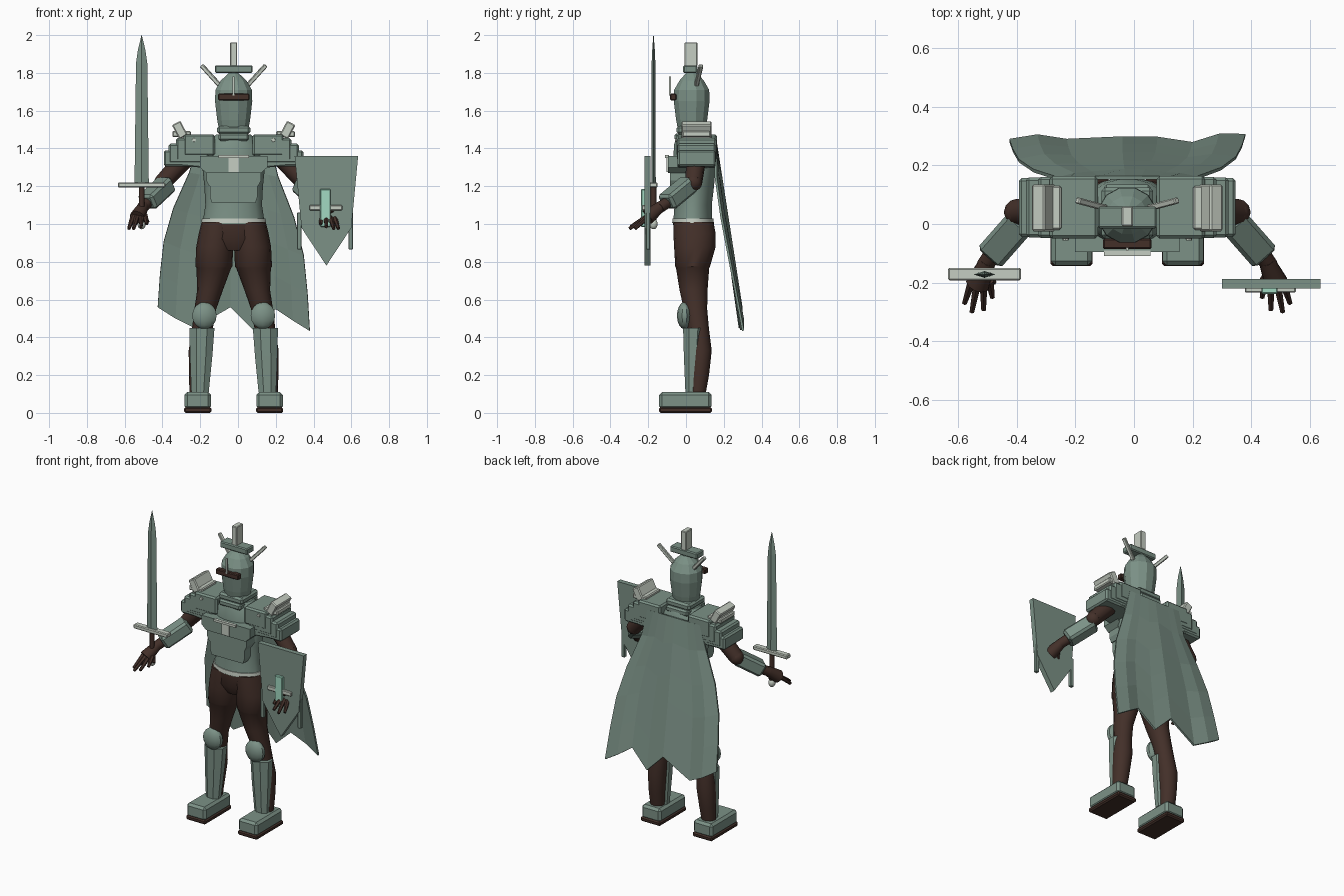
import bpy, bmesh, math
from mathutils import Vector, Matrix

cube = bpy.data.objects.get("Cube")
if cube:
    bpy.data.objects.remove(cube, do_unlink=True)

CX = -0.023  # body axis


def material(name, rgb):
    m = bpy.data.materials.new(name)
    m.use_nodes = True
    m.diffuse_color = (*rgb, 1)
    m.node_tree.nodes["Principled BSDF"].inputs["Base Color"].default_value = (*rgb, 1)
    return m


GREEN = material("sage_armour", (0.20, 0.285, 0.24))
LIGHT = material("pale_metal", (0.56, 0.61, 0.54))
BROWN = material("dark_brown", (0.056, 0.029, 0.022))
MINT = material("mint", (0.36, 0.70, 0.54))


def finish(bm, name, mat, smooth=False):
    bmesh.ops.recalc_face_normals(bm, faces=bm.faces)
    me = bpy.data.meshes.new(name)
    bm.to_mesh(me)
    bm.free()
    me.materials.append(mat)
    ob = bpy.data.objects.new(name, me)
    bpy.context.collection.objects.link(ob)
    if smooth:
        bpy.ops.object.select_all(action='DESELECT')
        ob.select_set(True)
        bpy.context.view_layer.objects.active = ob
        bpy.ops.object.shade_smooth_by_angle(angle=math.radians(40))
    return ob


def block(name, mat, size, matrix, bevel=0.0):
    bm = bmesh.new()
    bmesh.ops.create_cube(bm, size=1)
    bmesh.ops.scale(bm, vec=size, verts=bm.verts)
    if bevel:
        bmesh.ops.bevel(bm, geom=bm.edges[:], offset=bevel, segments=1, affect='EDGES')
    bm.transform(matrix)
    return finish(bm, name, mat)


def box(name, mat, x, y, z, bevel=0.0):
    """Axis-aligned box from three (min, max) ranges."""
    mid = [(a + b) / 2 for a, b in (x, y, z)]
    size = [abs(b - a) for a, b in (x, y, z)]
    return block(name, mat, size, Matrix.Translation(mid), bevel)


def beam(name, mat, a, b, w, h, bevel=0.0):
    """Box running from a to b."""
    a, b = Vector(a), Vector(b)
    d = b - a
    rot = d.to_track_quat('Z', 'Y').to_matrix().to_4x4()
    return block(name, mat, (w, h, d.length), Matrix.Translation((a + b) / 2) @ rot, bevel)


def loft(name, mat, rows, sides=16, phase=0.0, smooth=True):
    """Stacked ellipses, rows of (x, y, z, rx, ry)."""
    bm = bmesh.new()
    rings = []
    for x, y, z, rx, ry in rows:
        angles = [2 * math.pi * (i + phase) / sides for i in range(sides)]
        rings.append([bm.verts.new((x + rx * math.cos(t), y + ry * math.sin(t), z)) for t in angles])
    for lo, hi in zip(rings, rings[1:]):
        for i in range(sides):
            j = (i + 1) % sides
            bm.faces.new((lo[i], lo[j], hi[j], hi[i]))
    bm.faces.new(rings[0])
    bm.faces.new(rings[-1])
    return finish(bm, name, mat, smooth)


def limb(name, mat, a, b, r1, r2, sides=10):
    a, b = Vector(a), Vector(b)
    bm = bmesh.new()
    bmesh.ops.create_cone(bm, cap_ends=True, segments=sides, radius1=r1, radius2=r2, depth=(b - a).length)
    rot = (b - a).to_track_quat('Z', 'Y').to_matrix().to_4x4()
    bm.transform(Matrix.Translation((a + b) / 2) @ rot)
    return finish(bm, name, mat, True)


def ball(name, mat, centre, radii, segs=12):
    bm = bmesh.new()
    bmesh.ops.create_uvsphere(bm, u_segments=segs, v_segments=8, radius=1)
    bmesh.ops.scale(bm, vec=radii, verts=bm.verts)
    bmesh.ops.translate(bm, vec=centre, verts=bm.verts)
    return finish(bm, name, mat, True)


def prism(name, mat, outline, y0, y1):
    """Front outline of (x, z) points given depth."""
    bm = bmesh.new()
    face = bm.faces.new([bm.verts.new((x, y0, z)) for x, z in outline])
    ext = bmesh.ops.extrude_face_region(bm, geom=[face])
    moved = [v for v in ext["geom"] if isinstance(v, bmesh.types.BMVert)]
    bmesh.ops.translate(bm, vec=(0, y1 - y0, 0), verts=moved)
    return finish(bm, name, mat)


# Torso, hips, belt and collar
loft("torso", GREEN, [(CX, y, z, rx, ry) for z, y, rx, ry in (
    (1.0, .035, .165, .105), (1.1, .038, .15, .1), (1.2, .045, .155, .105),
    (1.32, .045, .168, .115), (1.42, .045, .145, .11), (1.475, .04, .09, .085))], 18)
loft("hips", BROWN, [(CX, .045, .86, .09, .08), (CX, .045, .92, .185, .11), (CX, .04, 1.01, .17, .108)])
loft("belt", LIGHT, [(CX, .037, 1.005, .172, .112), (CX, .037, 1.03, .168, .11)], 18)
box("collar", GREEN, (CX - .088, CX + .088), (-.05, .125), (1.475, 1.52), .012)
box("collar_base", GREEN, (CX - .08, CX + .08), (-.06, .135), (1.44, 1.48), .01)

# Chest armour
for name, top, low, z1, z0, front in (("breastplate", .178, .145, 1.36, 1.27, -.095),
                                      ("upper_belly_plate", .145, .13, 1.27, 1.2, -.085),
                                      ("lower_belly_plate", .125, .115, 1.2, 1.11, -.08)):
    bend = z0 + .03
    prism(name, GREEN, [(CX - top, z1), (CX + top, z1), (CX + top, bend), (CX + low, z0),
                        (CX - low, z0), (CX - top, bend)], front, .03)
box("breast_bar", LIGHT, (CX - .08, CX + .08), (-.11, -.09), (1.35, 1.365))
box("breast_tab", LIGHT, (CX - .027, CX + .027), (-.102, -.09), (1.275, 1.35))

# Helmet with visor, crest and horns
loft("helmet", GREEN, [(CX, .03, z, rx, ry) for z, rx, ry in (
    (1.5, .08, .075), (1.55, .09, .085), (1.65, .102, .098), (1.71, .1, .096),
    (1.76, .07, .066), (1.8, .025, .03))], 12, .5, False)
box("visor", BROWN, (CX - .083, CX + .083), (-.085, -.05), (1.655, 1.69), .005)
box("nose_strip", LIGHT, (CX - .005, CX + .005), (-.09, -.08), (1.68, 1.78))
box("crest_bar", GREEN, (CX - .1, CX + .1), (-.015, .06), (1.8, 1.84), .006)
box("crest_block", LIGHT, (CX - .019, CX + .019), (-.008, .06), (1.835, 1.962), .004)

for s, side in ((-1, "right"), (1, "left")):
    def at(x, y, z):
        return (CX + s * x, y, z)

    def span(a, b):
        return (CX + s * a, CX + s * b)

    beam(side + "_horn", LIGHT, at(.075, .055, 1.735), at(.17, .08, 1.84), .022, .022, .004)

    # Leg, knee, greave and boot
    loft(side + "_leg", BROWN, [(CX + s * x, y, z, rx, ry) for x, y, z, rx, ry in (
        (.188, .06, .09, .045, .042), (.185, .07, .2, .052, .052), (.178, .078, .33, .06, .058),
        (.165, .065, .45, .055, .056), (.15, .05, .55, .058, .062), (.125, .04, .65, .068, .074),
        (.105, .035, .768, .092, .088), (.105, .035, .775, .098, .092), (.1, .047, .88, .098, .11),
        (.09, .045, .95, .095, .112), (.085, .04, 1.01, .085, .105))])
    ball(side + "_knee", GREEN, at(.155, -.008, .515), (.068, .04, .072), 10)
    loft(side + "_greave", GREEN, [(CX + s * .178, .03, .11, .05, .036), (CX + s * .172, .035, .3, .064, .05),
                                   (CX + s * .168, .04, .45, .072, .06)], 8, .5, False)
    box(side + "_sole", BROWN, span(.118, .262), (-.143, .138), (0, .03), .008)
    box(side + "_boot", GREEN, span(.12, .26), (-.142, .135), (.02, .11), .015)

    # Tiered shoulder guard
    for i, (x1, z0, z1) in enumerate(((.265, 1.36, 1.475), (.305, 1.335, 1.455),
                                      (.345, 1.32, 1.425), (.37, 1.305, 1.39))):
        box(f"{side}_shoulder_tier_{i + 1}", GREEN, span(.1 + .03 * i, x1),
            (-.05 + .002 * i, .163 - .002 * i), (z0, z1), .01)
    beam(side + "_shoulder_skirt", GREEN, at(.13, .056, 1.325), at(.35, .056, 1.345), .2, .06, .006)
    limb(side + "_rivet", LIGHT, at(.21, -.04, 1.445), at(.21, -.057, 1.445), .012, .01, 8)
    beam(side + "_shoulder_fin", LIGHT, at(.265, .055, 1.46), at(.305, .055, 1.535), .16, .05, .006)
    box(side + "_fin_foot", LIGHT, span(.225, .325), (-.02, .13), (1.46, 1.492), .006)

    # Arm, gauntlet and hand
    elbow = at(.375, .04, 1.22)
    limb(side + "_upper_arm", BROWN, at(.22, .06, 1.39), elbow, .055, .046)
    ball(side + "_elbow", BROWN, elbow, (.046, .046, .046))
    beam(side + "_gauntlet", GREEN, at(.352, .02, 1.215), at(.462, -.105, 1.112), .105, .088, .014)
    limb(side + "_wrist", BROWN, at(.45, -.09, 1.12), at(.485, -.14, 1.085), .032, .03)
    limb(side + "_palm", BROWN, at(.475, -.125, 1.1), at(.51, -.205, 1.035), .028, .042)
    for i, tip in enumerate(((.555, -.27, .975), (.53, -.3, .975), (.49, -.293, .985), (.46, -.25, 1.0))):
        root = at(.53 - .02 * i, -.195, 1.045)
        limb(f"{side}_finger_{i + 1}", BROWN, root, at(*tip), .016, .009, 6)
    limb(side + "_thumb", BROWN, at(.49, -.15, 1.08), at(.455, -.2, 1.01), .016, .01, 6)

# Sword
SX, SY = -.51, -.172
loft("sword_blade", GREEN, [(SX, SY, 1.2, .038, .012), (SX, SY, 1.85, .03, .01),
                            (SX, SY, 1.92, .02, .007), (SX, SY, 2.0, .001, .001)], 4, 0, False)
box("sword_guard", LIGHT, (-.635, -.385), (-.192, -.15), (1.193, 1.22), .005)
limb("sword_grip", BROWN, (SX, SY, 1.01), (SX, SY, 1.2), .015, .015)
ball("sword_pommel", LIGHT, (SX, SY, 1.0), (.022, .022, .028))

# Shield with hanging straps and emblem
prism("shield", GREEN, [(.3, 1.36), (.636, 1.36), (.6, .98), (.468, .78), (.336, .98)], -.22, -.187)
for x in (.325, .597):
    box("shield_strap", GREEN, (x - .012, x + .012), (-.212, -.19), (.865, 1.06), .003)
box("emblem_upright", MINT, (.435, .49), (-.238, -.215), (.985, 1.185), .004)
box("emblem_bar", LIGHT, (.378, .552), (-.234, -.215), (1.072, 1.1), .004)

# Cape: folded sheet widening to a ragged hem
hem = ((-.425, .56), (-.33, .5), (-.23, .45), (-.04, .56), (.08, .44), (.2, .55), (.29, .49), (.38, .435))
bm = bmesh.new()
grid = []
for i, (hx, hz) in enumerate(hem):
    u = (hx - CX) / .402
    column = []
    for t, width in ((0, .19), (.18, .235), (.4, .32), (.6, .37), (.8, .39), (1, .402)):
        z = 1.43 + (hz - 1.43) * t
        y = .158 + .14 * (1.43 - z) - .045 * u * u * (1 - t) * min(1, 4 * t)
        y += .014 * t * math.cos(7.5 * u)
        column.append(bm.verts.new((CX + u * width, y, z)))
    grid.append(column)
for a, b in zip(grid, grid[1:]):
    for j in range(len(a) - 1):
        bm.faces.new((a[j], b[j], b[j + 1], a[j + 1]))
cape = finish(bm, "cape", GREEN)
solid = cape.modifiers.new("thickness", 'SOLIDIFY')
solid.thickness = .012
solid.offset = 0
